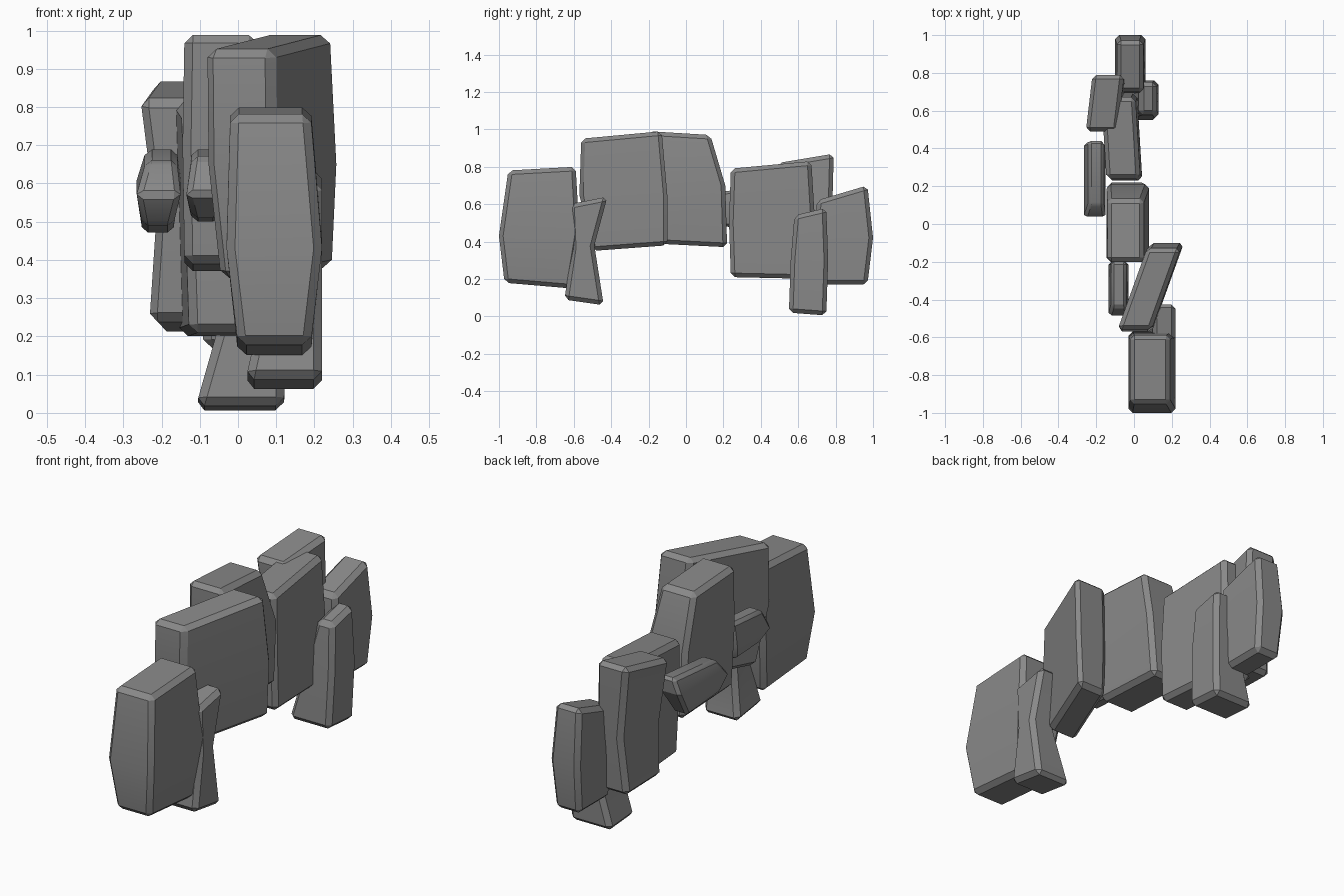
import bpy
import bmesh
import math

cube = bpy.data.objects.get("Cube")
if cube:
    bpy.data.objects.remove(cube, do_unlink=True)

# One plain stone colour
stone = bpy.data.materials.new("grey_stone")
stone.use_nodes = True
colour = (0.25, 0.25, 0.25, 1)
stone.diffuse_color = colour
shader = stone.node_tree.nodes["Principled BSDF"]
shader.inputs["Base Color"].default_value = colour
shader.inputs["Roughness"].default_value = 0.9


def ring(bm, section, skew):
    """Four corners of one level: x range, y range, front and back height."""
    left, right, front, back, front_z, back_z = section
    centre = (front + back) / 2
    corners = ((left, front, front_z), (right, front, front_z),
               (right, back, back_z), (left, back, back_z))
    return [bm.verts.new((x + skew * (y - centre), y, z)) for x, y, z in corners]


def rock(name, base, middle, crown, skew=0, chamfer=.022):
    """Slab with a waist or belly, and chamfered outer edges."""
    bm = bmesh.new()
    levels = [ring(bm, section, skew) for section in (base, middle, crown)]
    bm.faces.new(reversed(levels[0]))
    bm.faces.new(levels[-1])
    for lower, upper in zip(levels, levels[1:]):
        for i in range(4):
            j = (i + 1) % 4
            bm.faces.new((lower[i], lower[j], upper[j], upper[i]))
    bmesh.ops.recalc_face_normals(bm, faces=bm.faces)
    mesh = bpy.data.meshes.new(name)
    bm.to_mesh(mesh)
    bm.free()
    mesh.materials.append(stone)
    obj = bpy.data.objects.new(name, mesh)
    bpy.context.collection.objects.link(obj)
    bevel = obj.modifiers.new("chamfer", 'BEVEL')
    bevel.width = chamfer
    bevel.segments = 1
    bevel.limit_method = 'ANGLE'
    bevel.angle_limit = math.radians(40)
    # Apply the chamfer, then soften only the gentle bends
    bpy.ops.object.select_all(action='DESELECT')
    obj.select_set(True)
    bpy.context.view_layer.objects.active = obj
    bpy.ops.object.modifier_apply(modifier=bevel.name)
    bpy.ops.object.shade_smooth_by_angle(angle=math.radians(25))
    return obj


# Front end of the wall
rock("front_block",
     base=(0, .19, -.97, -.62, .18, .15),
     middle=(-.03, .22, -1, -.57, .43, .45),
     crown=(-.02, .19, -.95, -.59, .78, .8))
rock("front_prop",
     base=(.02, .22, -.65, -.44, .09, .06),
     middle=(.08, .22, -.61, -.49, .36, .38),
     crown=(.1, .22, -.62, -.42, .6, .64))

# High middle of the wall
rock("tall_slanted_slab",
     base=(.02, .18, -.5, -.1, .35, .38),
     middle=(0, .18, -.57, -.1, .65, .65),
     crown=(-.01, .17, -.56, -.13, .95, .99), skew=.36)
rock("tall_centre_slab",
     base=(-.14, .06, -.18, .22, .39, .37),
     middle=(-.145, .08, -.2, .21, .7, .7),
     crown=(-.14, .05, -.2, .13, .99, .97))

# Rear half of the wall
rock("rear_slab",
     base=(-.14, .03, .24, .69, .21, .2),
     middle=(-.15, .03, .23, .69, .5, .5),
     crown=(-.16, .02, .24, .67, .79, .83), skew=-.06)
rock("rear_side_slab",
     base=(-.22, -.06, .52, .76, .24, .21),
     middle=(-.2, -.06, .5, .78, .5, .5),
     crown=(-.24, -.07, .49, .79, .82, .87), skew=.12)
rock("back_end_block",
     base=(-.09, .05, .73, .97, .17, .17),
     middle=(-.1, .06, .69, 1, .42, .42),
     crown=(-.09, .05, .7, .97, .62, .7))
rock("rear_prop",
     base=(-.11, .12, .55, .75, .02, .005),
     middle=(-.03, .13, .56, .76, .3, .3),
     crown=(.03, .12, .58, .75, .54, .58))

# Small stones wedged against the side
rock("small_side_stone",
     base=(-.25, -.17, .09, .34, .49, .47),
     middle=(-.265, -.15, .03, .43, .57, .61),
     crown=(-.24, -.16, .1, .44, .66, .69), chamfer=.015)
rock("small_gap_stone",
     base=(-.12, -.05, -.4, -.22, .51, .5),
     middle=(-.135, -.03, -.49, -.2, .57, .57),
     crown=(-.12, -.04, -.44, -.2, .67, .69), chamfer=.015)
